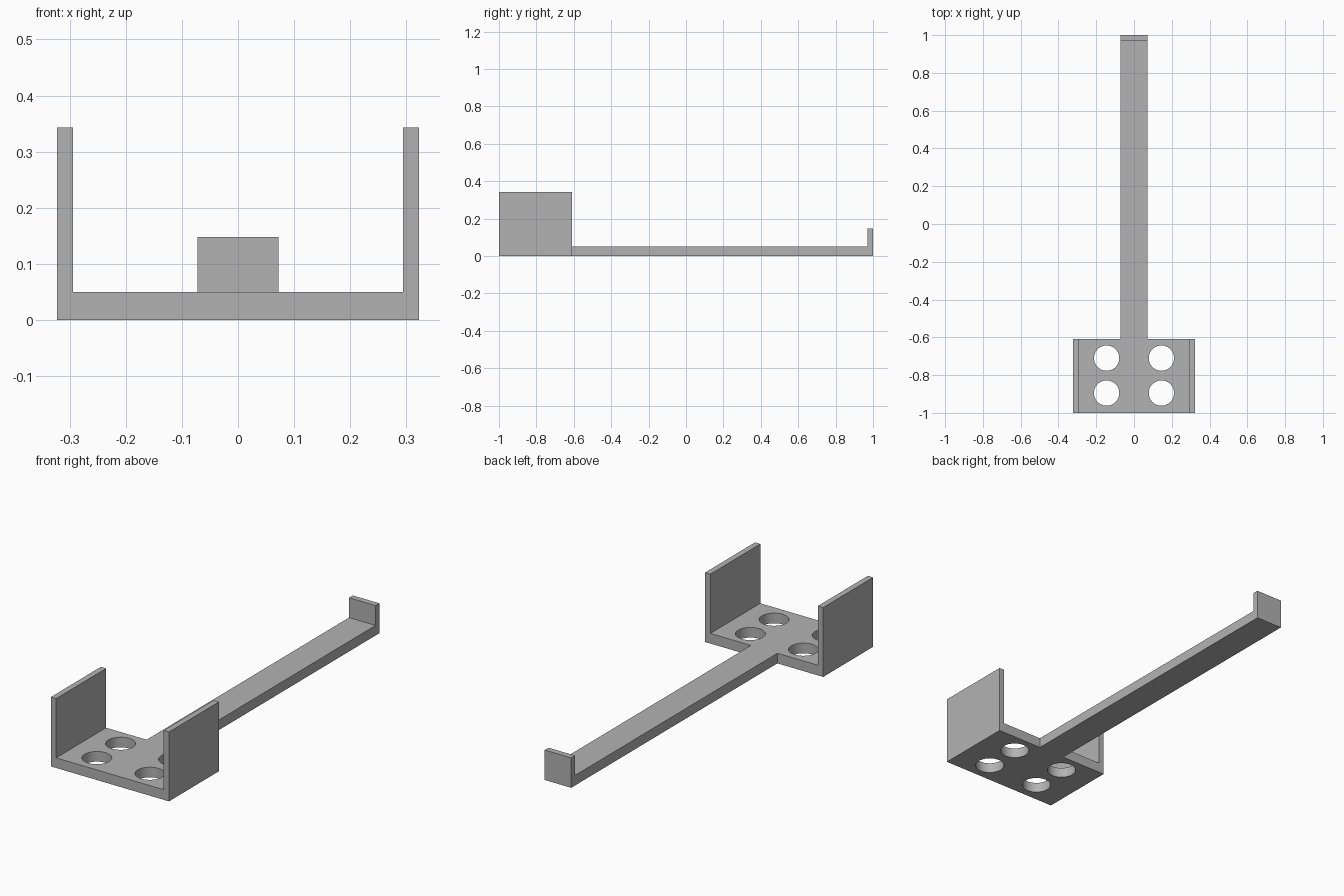
import bpy
import bmesh
from math import radians
from mathutils import Matrix, Vector

cube = bpy.data.objects.get("Cube")
if cube:
    bpy.data.objects.remove(cube, do_unlink=True)

grey = bpy.data.materials.new("plain grey")
grey.use_nodes = True
COLOUR = (0.448, 0.448, 0.448, 1)
grey.diffuse_color = COLOUR
grey.node_tree.nodes["Principled BSDF"].inputs["Base Color"].default_value = COLOUR

THICK = 0.05
ARM_HALF = 0.0725
FRONT, PLATE_BACK, BACK = -1.0, -0.61, 1.0


def add_object(name, bm):
    bmesh.ops.recalc_face_normals(bm, faces=bm.faces)
    mesh = bpy.data.meshes.new(name)
    bm.to_mesh(mesh)
    bm.free()
    mesh.materials.append(grey)
    obj = bpy.data.objects.new(name, mesh)
    bpy.context.collection.objects.link(obj)
    return obj


def extruded(name, points, direction):
    """Solid made by sweeping a closed outline along a vector."""
    bm = bmesh.new()
    face = bm.faces.new([bm.verts.new(p) for p in points])
    swept = bmesh.ops.extrude_face_region(bm, geom=[face], use_keep_orig=True)
    moved = [v for v in swept["geom"] if isinstance(v, bmesh.types.BMVert)]
    bmesh.ops.translate(bm, verts=moved, vec=Vector(direction))
    return add_object(name, bm)


def boolean(target, tool, operation):
    mod = target.modifiers.new(operation.title(), "BOOLEAN")
    mod.operation = operation
    mod.solver = "EXACT"
    mod.object = tool
    bpy.context.view_layer.objects.active = target
    bpy.ops.object.modifier_apply(modifier=mod.name)
    bpy.data.objects.remove(tool, do_unlink=True)


# U-shaped bracket: floor plate with two side walls
outer, inner, wall_top = 0.323, 0.294, 0.343
half = [(outer, 0), (outer, wall_top), (inner, wall_top), (inner, THICK)]
outline = half + [(-x, z) for x, z in reversed(half)]
bracket = extruded("bracket_with_arm", [(x, FRONT, z) for x, z in outline],
                   (0, PLATE_BACK - FRONT, 0))

# Long arm with an upright lip at its far end
lip_front, lip_top = 0.97, 0.148
side = [(PLATE_BACK, 0), (BACK, 0), (BACK, lip_top), (lip_front, lip_top),
        (lip_front, THICK), (PLATE_BACK, THICK)]
arm = extruded("arm", [(-ARM_HALF, y, z) for y, z in side], (2 * ARM_HALF, 0, 0))
boolean(bracket, arm, "UNION")

# Four round holes through the floor plate
bm = bmesh.new()
for x in (-0.145, 0.145):
    for y in (-0.895, -0.71):
        bmesh.ops.create_cone(bm, cap_ends=True, segments=48, radius1=0.067,
                              radius2=0.067, depth=0.2,
                              matrix=Matrix.Translation((x, y, THICK / 2)))
holes = add_object("hole_cutter", bm)
holes.hide_render = True
boolean(bracket, holes, "DIFFERENCE")

# Smooth hole walls, crisp edges elsewhere
bpy.ops.object.select_all(action="DESELECT")
bracket.select_set(True)
bpy.context.view_layer.objects.active = bracket
bpy.ops.object.shade_smooth_by_angle(angle=radians(30))
